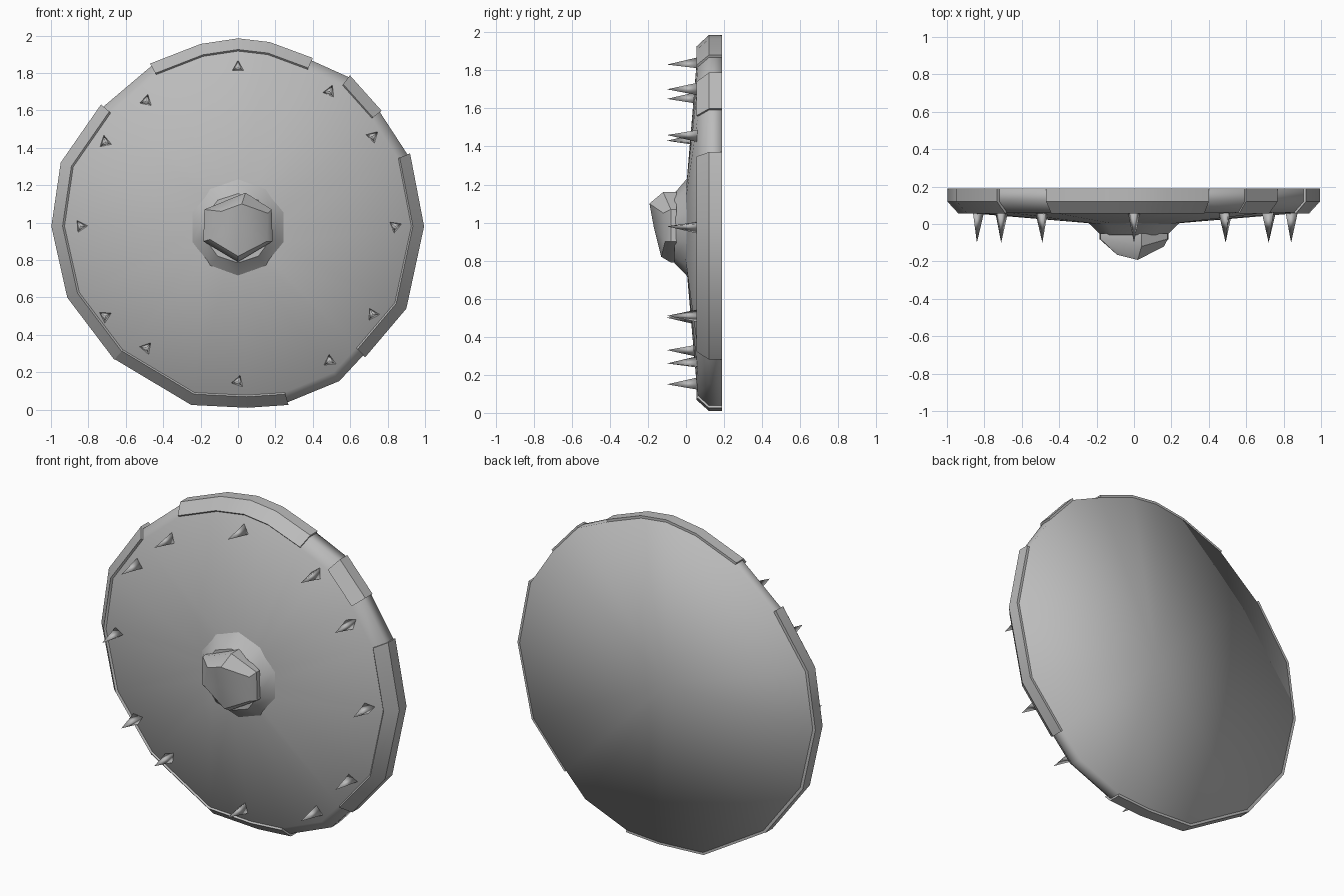
import bpy, bmesh, math
from mathutils import Matrix, Vector

if "Cube" in bpy.data.objects:
    bpy.data.objects.remove(bpy.data.objects["Cube"])

CZ = 0.99  # height of the shield centre
steel = bpy.data.materials.new("steel grey")
steel.diffuse_color = (0.5, 0.5, 0.5, 1)
steel.use_nodes = True
steel.node_tree.nodes["Principled BSDF"].inputs["Base Color"].default_value = steel.diffuse_color


def finish(name, bm, angle=None):
    """Turn a bmesh into a smooth shaded object."""
    bmesh.ops.recalc_face_normals(bm, faces=bm.faces)
    me = bpy.data.meshes.new(name)
    bm.to_mesh(me)
    bm.free()
    me.materials.append(steel)
    ob = bpy.data.objects.new(name, me)
    bpy.context.collection.objects.link(ob)
    bpy.ops.object.select_all(action='DESELECT')
    ob.select_set(True)
    bpy.context.view_layer.objects.active = ob
    if angle is None:
        bpy.ops.object.shade_smooth()
    else:
        bpy.ops.object.shade_smooth_by_angle(angle=math.radians(angle))
    return ob


def loft(name, rings, tips=(None, None), angle=None):
    """Skin closed rings of points; each end is closed by a fan to a tip."""
    bm = bmesh.new()
    vs = [[bm.verts.new(p) for p in r] for r in rings]
    n = len(rings[0])
    for a, b in zip(vs, vs[1:]):
        for i in range(n):
            j = (i + 1) % n
            bm.faces.new((a[i], a[j], b[j], b[i]))
    for ring, tip in ((vs[0], tips[0]), (vs[-1], tips[1])):
        if tip is None:
            bm.faces.new(ring)
            continue
        t = bm.verts.new(tip)
        for i in range(n):
            bm.faces.new((ring[i], ring[(i + 1) % n], t))
    return finish(name, bm, angle)


# Hand-hammered outline, clockwise from the top (x, z)
outline = [(0, 1.985), (0.17, 1.965), (0.40, 1.88), (0.60, 1.79), (0.77, 1.60),
           (0.92, 1.37), (0.995, 0.98), (0.90, 0.54), (0.68, 0.28), (0.55, 0.14),
           (0.27, 0.025), (0.05, 0.01), (-0.25, 0.025), (-0.66, 0.27),
           (-0.91, 0.60), (-0.995, 0.98), (-0.945, 1.32), (-0.73, 1.63),
           (-0.47, 1.85), (-0.20, 1.955)]
rel = [Vector((x, z - CZ)) for x, z in outline]


def ring(scale, y):
    return [(p.x * scale, y, CZ + p.y * scale) for p in rel]


# Shield plate: flat back, shallow four-ridged front
square = []
for p in rel:
    k = 0.19 / max(abs(p.x), abs(p.y))
    square.append((p.x * k, 0.0, CZ - 0.01 + p.y * k))
loft("shield_plate",
     [ring(0.985, 0.19), ring(0.985, 0.12), ring(0.93, 0.062), square],
     tips=((0, 0.19, CZ), (0, -0.02, CZ)))


# Overlapping rim bands: (first outline index, number of points, outer scale)
def rim_band(name, first, count, s):
    section = [(s, 0.189), (s, 0.12), (0.94 * s, 0.055), (0.92, 0.075), (0.92, 0.189)]
    bm = bmesh.new()
    rows = []
    for i in range(first, first + count):
        p = rel[i % len(rel)]
        rows.append([bm.verts.new((p.x * k, y, CZ + p.y * k)) for k, y in section])
    m = len(section)
    for a, b in zip(rows, rows[1:]):
        for i in range(m):
            j = (i + 1) % m
            bm.faces.new((a[i], a[j], b[j], b[i]))
    bm.faces.new(rows[0])
    bm.faces.new(rows[-1])
    finish(name, bm, 35)


for name, first, count, s in (("rim_right", 5, 4, 1.0), ("rim_bottom", 10, 4, 1.0),
                              ("rim_left", 13, 5, 1.003), ("rim_top", 18, 5, 1.0),
                              ("rim_upper_right", 3, 2, 0.997)):
    rim_band(name, first, count, s)


# Collar around the boss
def circle(r, y, n, cz, turn=0.0):
    return [(r * math.sin(turn + math.tau * i / n), y,
             cz + r * math.cos(turn + math.tau * i / n)) for i in range(n)]


loft("boss_collar", [circle(0.265, 0.012, 10, 0.975), circle(0.25, 0.0, 10, 0.975),
                     circle(0.185, -0.06, 10, 0.97)], angle=35)

# Rough hammered boss, leaning towards the top
base = [(0.04, -0.05, 1.16), (0.18, -0.05, 1.07), (0.185, -0.05, 0.90),
        (0, -0.05, 0.79), (-0.185, -0.05, 0.90), (-0.18, -0.05, 1.07)]
face = [(0.02, -0.192, 1.10), (0.16, -0.12, 1.05), (0.155, -0.11, 0.90),
        (0, -0.13, 0.82), (-0.15, -0.11, 0.91), (-0.09, -0.165, 1.06)]
mid = [(x, -0.12 if i == 0 else -0.08, z) for i, (x, y, z) in enumerate(base)]
loft("boss", [base, mid, face], tips=((0, -0.05, 0.97), (0.01, -0.17, 0.98)), angle=35)

# Three-sided spikes around the edge
right_side = [(0.49, 1.70), (0.72, 1.46), (0.84, 0.98), (0.72, 0.51), (0.49, 0.26)]
left_side = [(-0.49, 0.33), (-0.71, 0.50), (-0.84, 0.98), (-0.71, 1.43), (-0.49, 1.65)]
for i, (x, z) in enumerate([(0, 1.83)] + right_side + [(0, 0.15)] + left_side):
    bm = bmesh.new()
    bmesh.ops.create_cone(bm, cap_ends=True, segments=3, radius1=0.04, radius2=0, depth=0.17,
                          matrix=Matrix.Translation((x, -0.015, z)) @
                          Matrix.Rotation(0.4 * i, 4, 'Y') @
                          Matrix.Rotation(math.radians(90), 4, 'X'))
    bmesh.ops.remove_doubles(bm, verts=bm.verts, dist=1e-5)
    finish(f"spike_{i + 1}", bm, 130)
